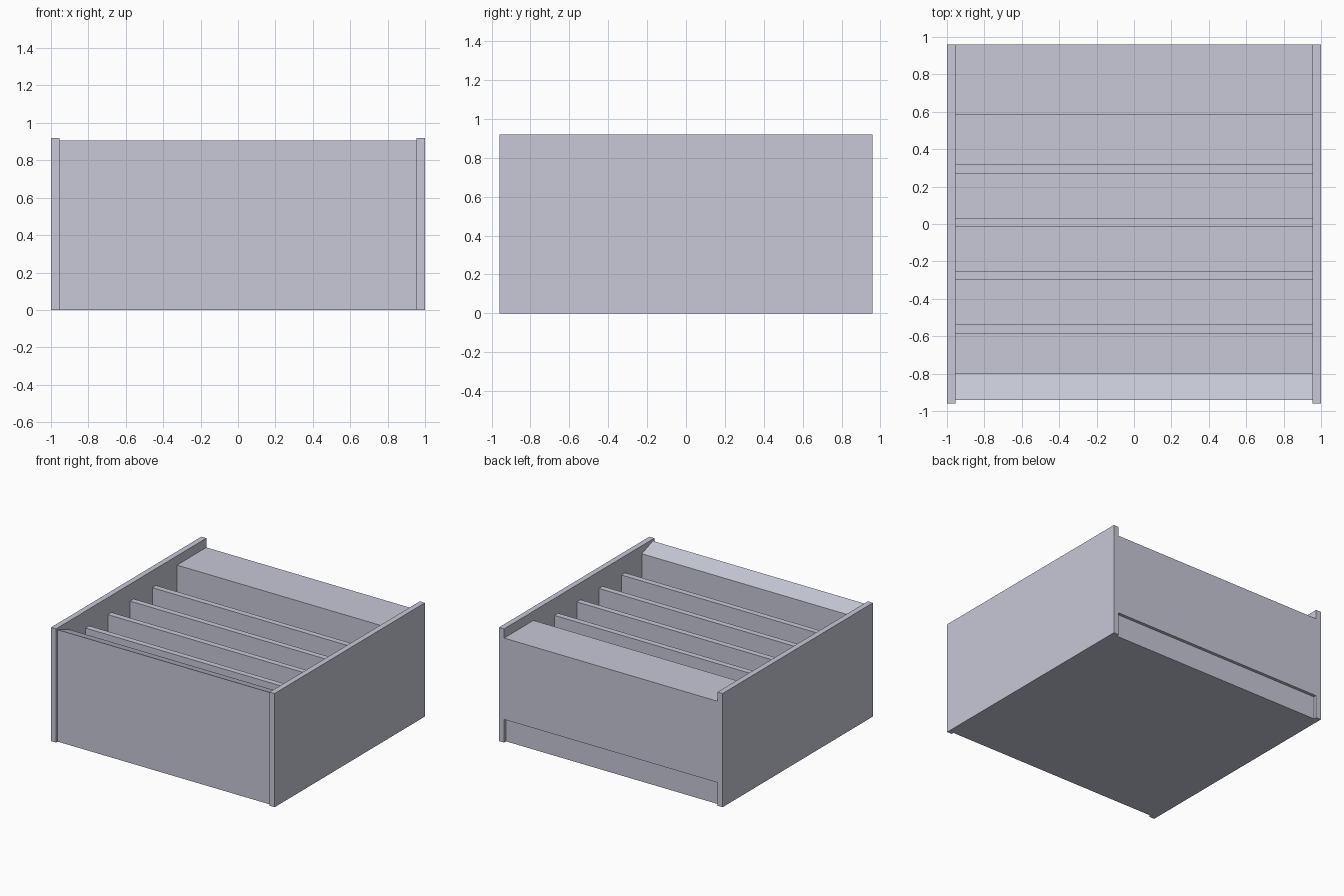
import bpy, bmesh

if "Cube" in bpy.data.objects:
    bpy.data.objects.remove(bpy.data.objects["Cube"])

mat = bpy.data.materials.new("pale_grey")
mat.diffuse_color = (0.57, 0.58, 0.67, 1)
mat.use_nodes = True
mat.node_tree.nodes["Principled BSDF"].inputs["Base Color"].default_value = mat.diffuse_color


def extrude_x(name, profile, x0, x1):
    """Closed (y, z) profile extruded along x."""
    bm = bmesh.new()
    face = bm.faces.new([bm.verts.new((x0, y, z)) for y, z in profile])
    ext = bmesh.ops.extrude_face_region(bm, geom=[face])
    verts = [g for g in ext["geom"] if isinstance(g, bmesh.types.BMVert)]
    bmesh.ops.translate(bm, verts=verts, vec=(x1 - x0, 0, 0))
    bmesh.ops.recalc_face_normals(bm, faces=bm.faces[:])
    mesh = bpy.data.meshes.new(name)
    bm.to_mesh(mesh)
    bm.free()
    mesh.materials.append(mat)
    obj = bpy.data.objects.new(name, mesh)
    bpy.context.collection.objects.link(obj)
    return obj


def rect(y0, y1, z0, z1):
    return [(y0, z0), (y1, z0), (y1, z1), (y0, z1)]


INNER = 0.955   # inner faces of the side panels
FLOOR = 0.19    # trough floor height

# Side panels
extrude_x("left_side_panel", rect(-0.96, 0.96, 0, 0.92), -1, -INNER)
extrude_x("right_side_panel", rect(-0.96, 0.96, 0, 0.92), INNER, 1)

# Body: bevelled front rail, trough, deep rear ledge and recessed rear plinth
extrude_x("body", [
    (-0.94, 0), (0.935, 0), (0.935, 0.187), (0.96, 0.187),
    (0.96, 0.845), (0.585, 0.845), (0.585, FLOOR),
    (-0.80, FLOOR), (-0.80, 0.855), (-0.94, 0.905)], -INNER, INNER)

# Evenly spaced dividers across the trough
for i in range(4):
    y = -0.585 + i * 0.285
    extrude_x(f"divider_{i + 1}", rect(y, y + 0.047, FLOOR, 0.783), -INNER, INNER)
